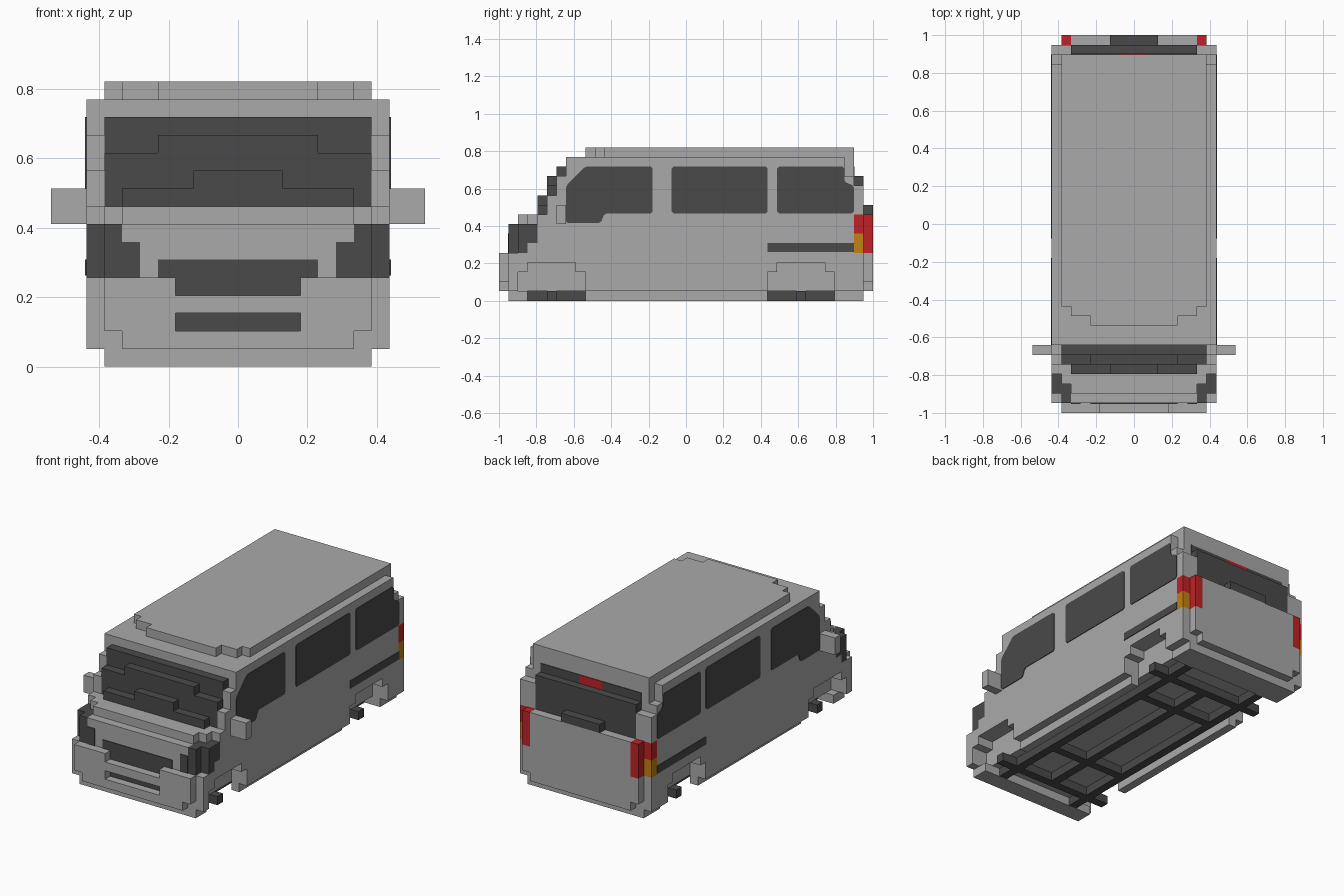
import bpy
import bmesh
from mathutils import Vector

if "Cube" in bpy.data.objects:
    bpy.data.objects.remove(bpy.data.objects["Cube"], do_unlink=True)

U = 2 / 39      # size of one block; y counts blocks from the front end
T = 0.08        # plate thickness in blocks


def material(name, r, g, b):
    m = bpy.data.materials.new(name)
    m.use_nodes = True
    m.diffuse_color = (r, g, b, 1)
    m.node_tree.nodes["Principled BSDF"].inputs["Base Color"].default_value = (r, g, b, 1)
    return m


GREY = material("body grey", 0.40, 0.40, 0.40)
DARK = material("dark glass and trim", 0.068, 0.068, 0.068)
RED = material("tail light red", 0.52, 0.016, 0.02)
ORANGE = material("indicator orange", 0.54, 0.22, 0.006)


def extrude(name, mat, x0, x1, outline):
    """Extrude a (y, z) outline from x0 to x1, all in blocks."""
    bm = bmesh.new()
    verts = [bm.verts.new(Vector((x0, y - 19.5, z)) * U) for y, z in outline]
    face = bm.faces.new(verts)
    out = bmesh.ops.extrude_face_region(bm, geom=[face])["geom"]
    moved = [v for v in out if isinstance(v, bmesh.types.BMVert)]
    bmesh.ops.translate(bm, verts=moved, vec=((x1 - x0) * U, 0, 0))
    bmesh.ops.recalc_face_normals(bm, faces=bm.faces)
    mesh = bpy.data.meshes.new(name)
    bm.to_mesh(mesh)
    bm.free()
    mesh.materials.append(mat)
    obj = bpy.data.objects.new(name, mesh)
    bpy.context.collection.objects.link(obj)


def both(name, mat, x0, x1, outline):
    extrude("left_" + name, mat, x0, x1, outline)
    extrude("right_" + name, mat, -x1, -x0, outline)


def rect(y0, y1, z0, z1):
    return [(y0, z0), (y1, z0), (y1, z1), (y0, z1)]


def mid(name, mat, half, *yz):
    extrude(name, mat, -half, half, rect(*yz))


def pair(name, mat, x0, x1, *yz):
    both(name, mat, x0, x1, rect(*yz))


def clipped(points, c=0.2):
    """Cut every corner of an outline a little."""
    out = []
    for i, p in enumerate(points):
        p = Vector(p)
        for q in (points[i - 1], points[(i + 1) % len(points)]):
            out.append(tuple(p + (Vector(q) - p).normalized() * c))
    return out


# Side panels with stepped wheel arches
def arch(a, b):
    return [(a, 1), (a, 3), (a + 1, 3), (a + 1, 4), (b - 1, 4), (b - 1, 3), (b, 3), (b, 1)]


lower = [(1, 1)] + arch(2, 9) + arch(28, 35) + [(38, 1), (38, 5)]
both("inner_side", GREY, 6.5, 7.5, lower + [(1, 5)])
both("side_panel", GREY, 7.5, 8.5, lower + [
    (37, 5), (37, 9), (38, 9), (38, 12), (37, 12), (37, 13), (36, 13), (36, 15),
    (7, 15), (7, 13), (6, 13), (6, 11), (5, 11), (5, 9), (4, 9), (4, 6), (3, 6), (3, 5), (1, 5)])

# Body core, hood and roof
mid("lower_body", GREY, 6.5, 1, 38, 1, 5)
mid("middle_body", GREY, 7.5, 3, 38, 5, 9)
mid("nose", GREY, 6.5, 1, 3, 5, 8)
mid("hood", GREY, 6.5, 2, 3, 8, 9)
mid("cabin", GREY, 7.5, 7, 37, 9, 15)
mid("roof", GREY, 7.5, 11, 37, 15, 16)
mid("roof_step", GREY, 6.5, 10, 11, 15, 16)
mid("roof_lip", GREY, 4.5, 9, 10, 15, 16)

# Front bumper and grille
mid("bumper_bar", GREY, 7.5, 0, 1, 3, 4)
mid("bumper_base", GREY, 6.5, 0, 1, 1, 2)
pair("bumper_top", GREY, 3.5, 7.5, 0, 1, 4, 5)
pair("bumper_end", GREY, 3.5, 7.5, 0, 1, 2, 3)
mid("lower_intake", DARK, 3.5, 1 - T, 1, 2, 3)
mid("grille_lower", DARK, 3.5, 1 - T, 1, 4, 5)
mid("grille_upper", DARK, 4.5, 1 - T, 1, 5, 6)

# Headlights wrapping round the corners
pair("headlight", DARK, 6.5, 7.5, 1, 3, 5, 8)
pair("headlight_side", DARK, 7.5, 8.5, 2, 3, 5, 8)
pair("headlight_tail", DARK, 7.5, 8.5, 3, 4, 6, 8)
pair("headlight_inner", DARK, 5.5, 6.5, 1 - T, 1, 5, 7)

# Stepped windscreen
for i, (half, y, z0, z1) in enumerate([(6.5, 4, 9, 10), (2.5, 4, 10, 11), (7.5, 5, 9, 12),
                                       (4.5, 5, 12, 13), (7.5, 6, 9, 14)]):
    mid("windscreen_step_%d" % (i + 1), DARK, half, y, y + 1, z0, z1)

# Side windows and trim
S = 8.5
both("front_window", DARK, S, S + T, clipped([
    (7, 8.1), (10.6, 8.1), (11, 9.1), (16, 9.1), (16, 14), (9, 14), (8, 13), (7, 12)]))
both("middle_window", DARK, S, S + T, clipped(rect(18, 28, 9.1, 14)))
both("back_window", DARK, S, S + T, clipped([
    (29, 9.1), (37, 9.1), (37, 12), (36, 12.4), (36, 14), (29, 14)]))
pair("side_trim", DARK, S, S + T, 28, 37, 5.1, 6)
pair("mirror", GREY, 8.5, 10.5, 6, 7, 8, 10)

# Tailgate and rear window
mid("tailgate", GREY, 6.5, 38, 39, 1, 9)
pair("tailgate_edge", GREY, 6.5, 7.5, 38, 39, 2, 5)
pair("rear_pillar", GREY, 6.5, 7.5, 37, 38, 9, 12)
mid("rear_window", DARK, 6.5, 37, 38, 9, 13)
mid("rear_window_ledge", DARK, 2.5, 38, 39, 9, 10)
pair("rear_window_top", DARK, 1.5, 6.5, 37, 37 + T, 13, 14)
mid("high_brake_light", RED, 1.5, 37, 37 + T, 13, 14)

# Tail lights
pair("tail_light", RED, 6.5, 7.5, 38, 39, 5, 9)
pair("tail_light_side", RED, 7.5, 8.5, 37, 38, 7, 9)
pair("indicator", ORANGE, 7.5, 8.5, 37, 38, 5, 7)

# Underside: sills, valances and dark chassis
pair("sill", GREY, 6.5, 7.5, 9, 28, 0, 1)
mid("front_valance", GREY, 7.5, 1, 3, 0, 1)
mid("rear_valance", GREY, 7.5, 35, 38, 0, 1)
pair("chassis_rail", DARK, 4.5, 5.5, 3, 35, 0, 1)
for n, y in (("front", 5), ("rear", 31)):
    mid(n + "_axle", DARK, 7.5, y, y + 1, 0, 1)
for n, y in (("front", 11), ("rear", 26)):
    mid(n + "_crossmember", DARK, 4.5, y, y + 1, 0, 1)
mid("drive_shaft", DARK, 0.5, 6, 31, 0, 1)
